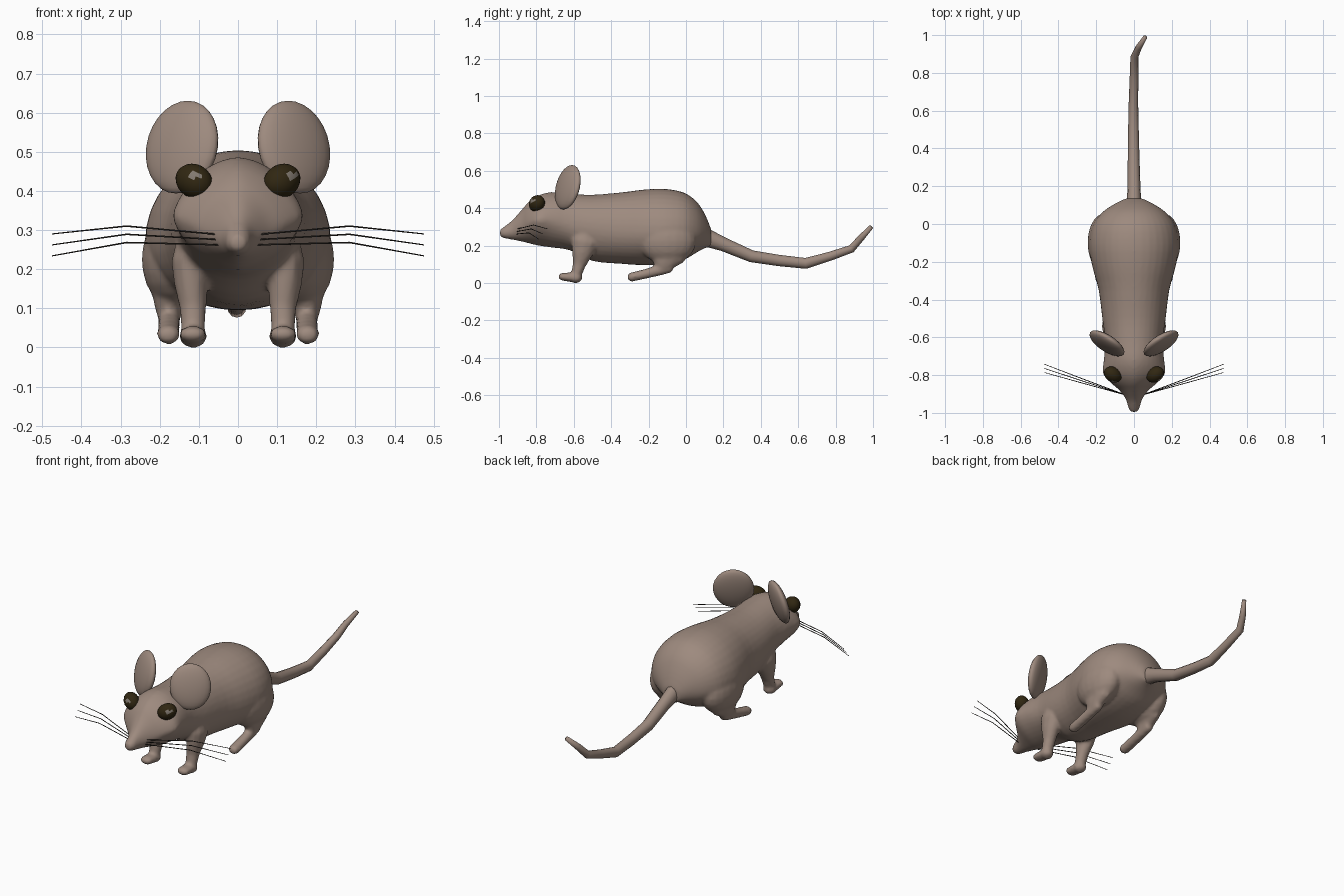
import bpy, bmesh, math
from mathutils import Vector, Matrix


def material(name, rgb):
    m = bpy.data.materials.new(name)
    m.diffuse_color = (*rgb, 1)
    return m


FUR = material("fur_taupe", (0.34, 0.255, 0.21))
EYE = material("eye_dark_brown", (0.03, 0.02, 0.006))
GLINT = material("eye_glint", (0.22, 0.19, 0.16))
HAIR = material("whisker_dark", (0.03, 0.025, 0.02))


def finish(bm, name, *mats):
    bmesh.ops.recalc_face_normals(bm, faces=bm.faces)
    for f in bm.faces:
        f.smooth = True
    me = bpy.data.meshes.new(name)
    bm.to_mesh(me)
    bm.free()
    for m in mats:
        me.materials.append(m)
    ob = bpy.data.objects.new(name, me)
    bpy.context.collection.objects.link(ob)
    return ob


def skin(bm, rings):
    """Join rings of points into a closed skin."""
    loops = [[bm.verts.new(p) for p in r] for r in rings]
    n = len(loops[0])
    for a, b in zip(loops, loops[1:]):
        for i in range(n):
            j = (i + 1) % n
            bm.faces.new((a[i], a[j], b[j], b[i]))
    bm.faces.new(loops[0])
    bm.faces.new(loops[-1])


def tube(bm, path, n=12):
    """Tube along (x, y, z, half width, half depth) stations."""
    pts = [Vector(p[:3]) for p in path]
    rings = []
    for i, p in enumerate(path):
        t = (pts[min(i + 1, len(pts) - 1)] - pts[max(i - 1, 0)]).normalized()
        ref = Vector((1, 0, 0)) if abs(t.x) < 0.7 else Vector((0, 0, 1))
        side = (ref - t * ref.dot(t)).normalized()
        up = t.cross(side)
        rings.append([pts[i] + side * p[3] * math.cos(a) + up * p[4] * math.sin(a)
                      for a in (2 * math.pi * k / n for k in range(n))])
    skin(bm, rings)


def ball(bm, centre, radii, rot=Matrix.Identity(4), u=20, v=12):
    mat = Matrix.Translation(centre) @ rot @ Matrix.Diagonal((*radii, 1))
    bmesh.ops.create_uvsphere(bm, u_segments=u, v_segments=v, radius=1, matrix=mat)


def body_ring(y, zmid, ztop, zbot, rx, p, n=36):
    """Superelliptic section with separate upper and lower halves."""
    ring = []
    for k in range(n):
        a = 2 * math.pi * k / n
        c, s = math.cos(a), math.sin(a)
        x = math.copysign(abs(c) ** (2 / p), c) * rx
        h = ztop - zmid if s > 0 else zmid - zbot
        ring.append((x, y, zmid + math.copysign(abs(s) ** (2 / p), s) * h))
    return ring


def spline(a, b, c, d, t):
    return [0.5 * (2 * q + (r - p) * t + (2 * p - 5 * q + 4 * r - s) * t * t
                   + (3 * q - p - 3 * r + s) * t ** 3) for p, q, r, s in zip(a, b, c, d)]


# Body sections from nose to rump: y, widest z, top z, bottom z, half width, roundness
SECTIONS = [
    (-0.995, 0.268, 0.285, 0.252, 0.016, 2), (-0.975, 0.268, 0.300, 0.240, 0.030, 2),
    (-0.93, 0.275, 0.335, 0.232, 0.042, 1.9), (-0.88, 0.295, 0.390, 0.222, 0.078, 1.7),
    (-0.84, 0.320, 0.435, 0.212, 0.125, 1.55), (-0.79, 0.335, 0.468, 0.200, 0.165, 1.55),
    (-0.72, 0.335, 0.486, 0.190, 0.160, 1.75), (-0.62, 0.310, 0.477, 0.175, 0.153, 2),
    (-0.50, 0.290, 0.472, 0.118, 0.168, 2), (-0.35, 0.275, 0.484, 0.103, 0.187, 2),
    (-0.22, 0.270, 0.500, 0.095, 0.222, 2), (-0.11, 0.270, 0.503, 0.100, 0.238, 2),
    (-0.01, 0.275, 0.483, 0.125, 0.220, 2), (0.06, 0.275, 0.432, 0.165, 0.170, 2),
    (0.105, 0.270, 0.360, 0.188, 0.105, 2), (0.135, 0.250, 0.285, 0.195, 0.045, 2)]
bm = bmesh.new()
rings = []
for i in range(len(SECTIONS) - 1):
    quad = [SECTIONS[max(0, min(len(SECTIONS) - 1, i + k))] for k in (-1, 0, 1, 2)]
    rings += [body_ring(*spline(*quad, t / 3)) for t in range(3)]
rings.append(body_ring(*SECTIONS[-1]))
skin(bm, rings)

for s in (-1, 1):
    # Front legs and paws
    x = 0.115 * s
    tube(bm, [(x + 0.005 * s, -0.53, 0.30, 0.03, 0.05), (x + 0.006 * s, -0.54, 0.22, 0.050, 0.075),
              (x + 0.005 * s, -0.555, 0.16, 0.043, 0.057), (x, -0.57, 0.10, 0.034, 0.036),
              (x, -0.585, 0.05, 0.031, 0.029), (x, -0.59, 0.012, 0.026, 0.024)])
    ball(bm, (x, -0.59, 0.028), (0.036, 0.036, 0.029))
    tube(bm, [(x, -0.682, 0.035, 0.018, 0.010), (x, -0.665, 0.034, 0.034, 0.021),
              (x, -0.62, 0.031, 0.036, 0.025), (x, -0.58, 0.028, 0.030, 0.024)])
    # Haunches, hind legs and long feet
    ball(bm, (0.160 * s, -0.10, 0.225), (0.086, 0.155, 0.125))
    tube(bm, [(0.165 * s, -0.06, 0.23, 0.06, 0.11), (0.172 * s, -0.10, 0.15, 0.050, 0.095),
              (0.176 * s, -0.12, 0.105, 0.038, 0.065), (0.176 * s, -0.13, 0.065, 0.026, 0.035)])
    tube(bm, [(0.178 * s, -0.312, 0.030, 0.018, 0.015), (0.178 * s, -0.295, 0.031, 0.030, 0.025),
              (0.177 * s, -0.22, 0.048, 0.029, 0.026), (0.176 * s, -0.13, 0.072, 0.028, 0.030),
              (0.175 * s, -0.075, 0.082, 0.024, 0.024)])
body = finish(bm, "body_and_legs", FUR)
remesh = body.modifiers.new("blend", "REMESH")
remesh.mode = "VOXEL"
remesh.voxel_size = 0.009
remesh.use_smooth_shade = True
soften = body.modifiers.new("soften", "SMOOTH")
soften.factor = 0.5
soften.iterations = 5

# Tail with a kinked tip
bm = bmesh.new()
tube(bm, [(0, 0.04, 0.27, 0.05, 0.06), (0, 0.12, 0.238, 0.038, 0.047),
          (0, 0.20, 0.207, 0.034, 0.037), (-0.002, 0.35, 0.143, 0.031, 0.032),
          (-0.003, 0.50, 0.120, 0.028, 0.030), (-0.003, 0.64, 0.105, 0.025, 0.029),
          (0, 0.77, 0.143, 0.023, 0.024), (0.002, 0.885, 0.183, 0.021, 0.021),
          (0.025, 0.935, 0.240, 0.017, 0.018), (0.060, 0.990, 0.300, 0.011, 0.012)])
finish(bm, "tail", FUR)

for s, side in ((-1, "left"), (1, "right")):
    # Ears: thin discs turned outward and leaning back
    bm = bmesh.new()
    rot = Matrix.Rotation(s * math.radians(33), 4, "Z") @ Matrix.Rotation(math.radians(-14), 4, "X")
    ball(bm, (0.143 * s, -0.632, 0.512), (0.107, 0.034, 0.122), rot, 24, 14)
    finish(bm, side + "_ear", FUR)

    # Eyes with small glints
    bm = bmesh.new()
    rot = Matrix.Rotation(s * math.radians(32), 4, "Z") @ Matrix.Rotation(s * math.radians(-25), 4, "Y")
    ball(bm, (0.112 * s, -0.797, 0.425), (0.052, 0.040, 0.043), rot, 16, 12)
    gx = 0.140 if s > 0 else -0.110
    for f in bm.faces:
        c = f.calc_center_median()
        if c.y < -0.797 and math.hypot(c.x - gx, c.z - 0.438) < 0.011:
            f.material_index = 1
    finish(bm, side + "_eye", EYE, GLINT)

    # Whiskers
    bm = bmesh.new()
    for k in range(3):
        tube(bm, [(0.045 * s, -0.905, 0.288 - 0.013 * k, 0.0022, 0.0022),
                  (0.285 * s, -0.815 - 0.012 * k, 0.310 - 0.021 * k, 0.0022, 0.0022),
                  (0.475 * s, -0.742 - 0.022 * k, 0.290 - 0.028 * k, 0.0015, 0.0015)], 5)
    finish(bm, side + "_whiskers", HAIR)
